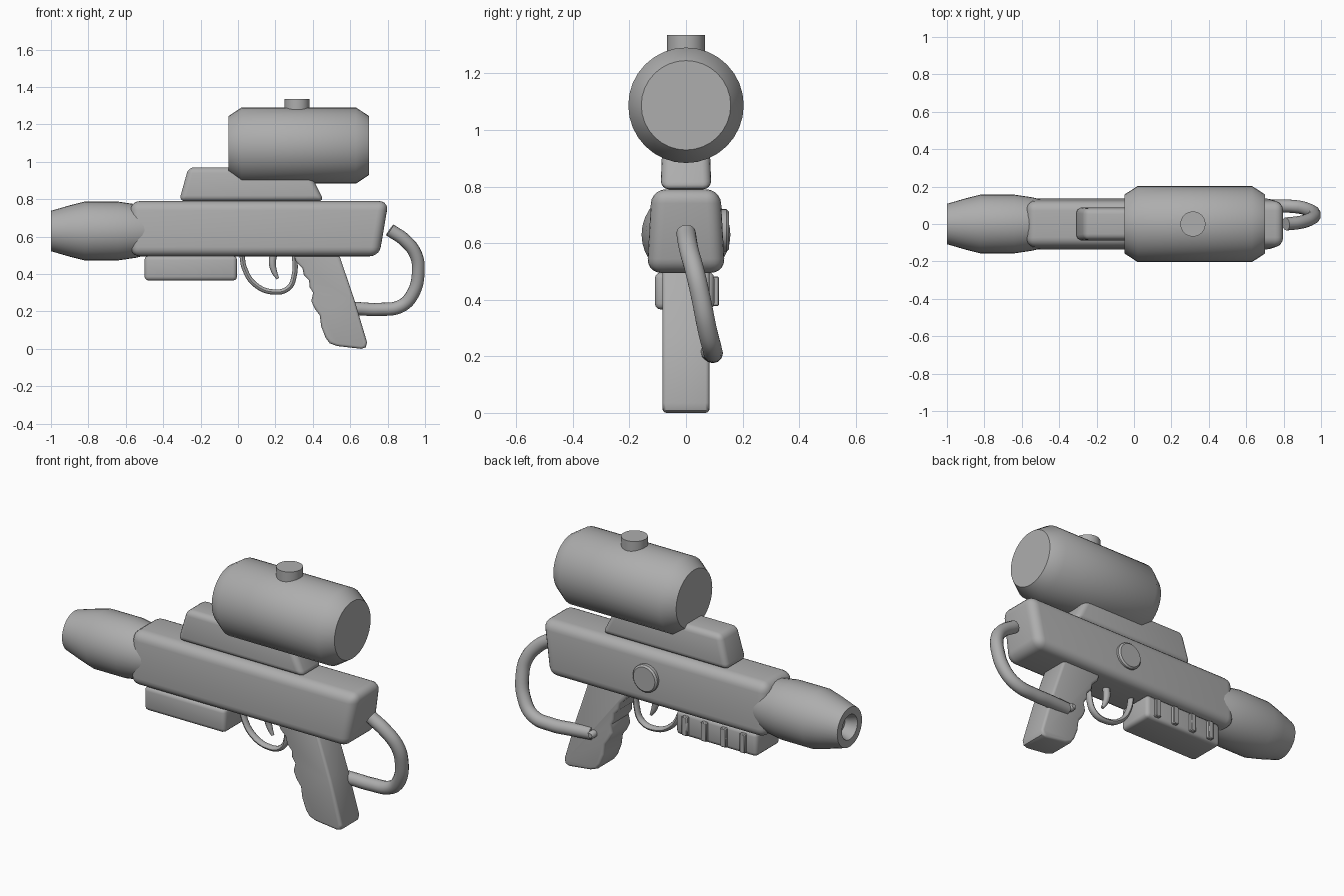
import bpy, bmesh, math
from mathutils import Vector, Matrix

cube = bpy.data.objects.get("Cube")
if cube:
    bpy.data.objects.remove(cube, do_unlink=True)

grey = bpy.data.materials.new("plain_grey")
grey.use_nodes = True
colour = (0.42, 0.42, 0.42, 1)
grey.diffuse_color = colour
grey.node_tree.nodes["Principled BSDF"].inputs["Base Color"].default_value = colour


def finish(ob, angle=40):
    ob.data.materials.append(grey)
    bpy.ops.object.select_all(action='DESELECT')
    ob.select_set(True)
    bpy.context.view_layer.objects.active = ob
    bpy.ops.object.shade_smooth_by_angle(angle=math.radians(angle))
    return ob


def from_bmesh(name, bm, angle=40):
    bmesh.ops.recalc_face_normals(bm, faces=bm.faces[:])
    mesh = bpy.data.meshes.new(name)
    bm.to_mesh(mesh)
    bm.free()
    ob = bpy.data.objects.new(name, mesh)
    bpy.context.collection.objects.link(ob)
    return finish(ob, angle)


def prism(name, profile, y0, y1, bevel=0.0, segments=4, min_angle=30, taper=1.0):
    """Side profile (x, z) extruded across y, narrowing to taper at the top."""
    bm = bmesh.new()
    zs = [z for _, z in profile]
    low, high = min(zs), max(zs)

    def ring(y):
        return [bm.verts.new((x, y * (1 + (taper - 1) * (z - low) / (high - low)), z))
                for x, z in profile]
    a, b = ring(y0), ring(y1)
    bm.faces.new(a)
    bm.faces.new(b[::-1])
    for i in range(len(a)):
        j = (i + 1) % len(a)
        bm.faces.new((a[i], b[i], b[j], a[j]))
    bmesh.ops.recalc_face_normals(bm, faces=bm.faces[:])
    if bevel:
        edges = [e for e in bm.edges if e.calc_face_angle() > math.radians(min_angle)]
        bmesh.ops.bevel(bm, geom=edges, offset=bevel, segments=segments,
                        profile=0.5, affect='EDGES', clamp_overlap=True)
    return from_bmesh(name, bm)


def box(x0, x1, z0, z1):
    return [(x0, z0), (x1, z0), (x1, z1), (x0, z1)]


def lathe(name, profile, origin, axis, sides=32):
    """Profile of (distance along axis, radius), closed at both ends."""
    bm = bmesh.new()
    turn = Vector((0, 0, 1)).rotation_difference(Vector(axis)).to_matrix().to_4x4()
    place = Matrix.Translation(origin) @ turn
    rings = []
    for d, r in profile:
        rings.append([bm.verts.new(place @ Vector((r * math.cos(t), r * math.sin(t), d)))
                      for t in (math.tau * k / sides for k in range(sides))])
    for a, b in zip(rings, rings[1:]):
        for k in range(sides):
            n = (k + 1) % sides
            bm.faces.new((a[k], a[n], b[n], b[k]))
    bm.faces.new(rings[0])
    bm.faces.new(rings[-1])
    return from_bmesh(name, bm)


def tube(name, points, radius, radii=None, width=1.0):
    """Smooth round tube through points; width stretches it across y."""
    curve = bpy.data.curves.new(name, 'CURVE')
    curve.dimensions = '3D'
    curve.bevel_depth = radius
    curve.bevel_resolution = 4
    curve.use_fill_caps = True
    curve.resolution_u = 6
    spline = curve.splines.new('BEZIER')
    spline.bezier_points.add(len(points) - 1)
    for i, (bp, p) in enumerate(zip(spline.bezier_points, points)):
        bp.co = p
        bp.handle_left_type = bp.handle_right_type = 'AUTO'
        bp.radius = radii[i] if radii else 1
    ob = bpy.data.objects.new(name, curve)
    bpy.context.collection.objects.link(ob)
    bpy.ops.object.select_all(action='DESELECT')
    ob.select_set(True)
    bpy.context.view_layer.objects.active = ob
    bpy.ops.object.convert(target='MESH')
    ob = bpy.context.view_layer.objects.active
    for v in ob.data.vertices:
        v.co.y *= width
    return finish(ob)


# Main body with a slanted rear end
prism("body", [(-0.575, 0.495), (0.755, 0.495), (0.805, 0.79), (-0.575, 0.79)],
      -0.138, 0.138, bevel=0.05, segments=5, taper=0.88)

# Barrel with a recessed muzzle
lathe("barrel", [(-0.94, 0.045), (-1.0, 0.068), (-1.0, 0.108), (-0.9, 0.137), (-0.82, 0.157),
                 (-0.64, 0.157), (-0.54, 0.142), (-0.48, 0.125)], (0, 0, 0.63), (1, 0, 0))

# Tank, filler cap and the saddle it rests on
lathe("tank", [(-0.05, 0.158), (0.02, 0.204), (0.63, 0.204), (0.7, 0.158)],
      (0, 0, 1.087), (1, 0, 0))
lathe("tank_cap", [(1.2, 0.067), (1.335, 0.067)], (0.315, 0, 0), (0, 0, 1))
prism("tank_saddle", [(-0.315, 0.79), (0.46, 0.79), (0.37, 0.97), (-0.265, 0.97)],
      -0.09, 0.09, bevel=0.03, taper=0.92)

# Round badge on the left side
lathe("side_disc", [(0.1, 0.075), (0.143, 0.075), (0.152, 0.066)], (0.15, 0, 0.645), (0, 1, 0))

# Fore grip block with upright ribs on its left side
prism("fore_grip", box(-0.5, -0.005, 0.365, 0.497), -0.11, 0.1, bevel=0.022, segments=3)
for i in range(4):
    x = -0.07 - 0.118 * i
    prism(f"fore_grip_rib_{i + 1}", box(x - 0.017, x + 0.017, 0.378, 0.482),
          0.08, 0.117, bevel=0.004, segments=1)

# Rear grip with finger grooves
prism("rear_grip", [(0.295, 0.51), (0.31, 0.465), (0.345, 0.43), (0.352, 0.395),
                    (0.38, 0.365), (0.383, 0.33), (0.402, 0.3), (0.392, 0.255),
                    (0.41, 0.215), (0.437, 0.18), (0.445, 0.12), (0.468, 0.06),
                    (0.49, 0.03), (0.53, 0.015), (0.66, 0.0), (0.683, 0.008),
                    (0.69, 0.035), (0.62, 0.27), (0.545, 0.49), (0.53, 0.51)],
      -0.083, 0.083, bevel=0.014, segments=3, min_angle=60)

# Trigger and its guard
tube("trigger_guard", [(0.02, 0, 0.51), (0.035, 0, 0.43), (0.09, 0, 0.345), (0.19, 0, 0.304),
                       (0.27, 0, 0.325), (0.302, 0, 0.4), (0.302, 0, 0.51)], 0.014, width=1.4)
tube("trigger", [(0.19, 0, 0.51), (0.184, 0, 0.455), (0.195, 0, 0.41), (0.213, 0, 0.375)],
     0.02, radii=[1, 0.95, 0.75, 0.4])

# Hose from the rear of the body to the left face of the grip
tube("hose", [(0.812, 0, 0.636), (0.895, 0.01, 0.578), (0.95, 0.03, 0.505),
              (0.964, 0.05, 0.42), (0.935, 0.075, 0.295), (0.87, 0.092, 0.228),
              (0.75, 0.095, 0.211), (0.64, 0.088, 0.215), (0.52, 0.075, 0.22)], 0.035)
lathe("hose_stud", [(0.06, 0.02), (0.108, 0.02), (0.118, 0.012)], (0.505, 0, 0.225), (0, 1, 0), 16)
